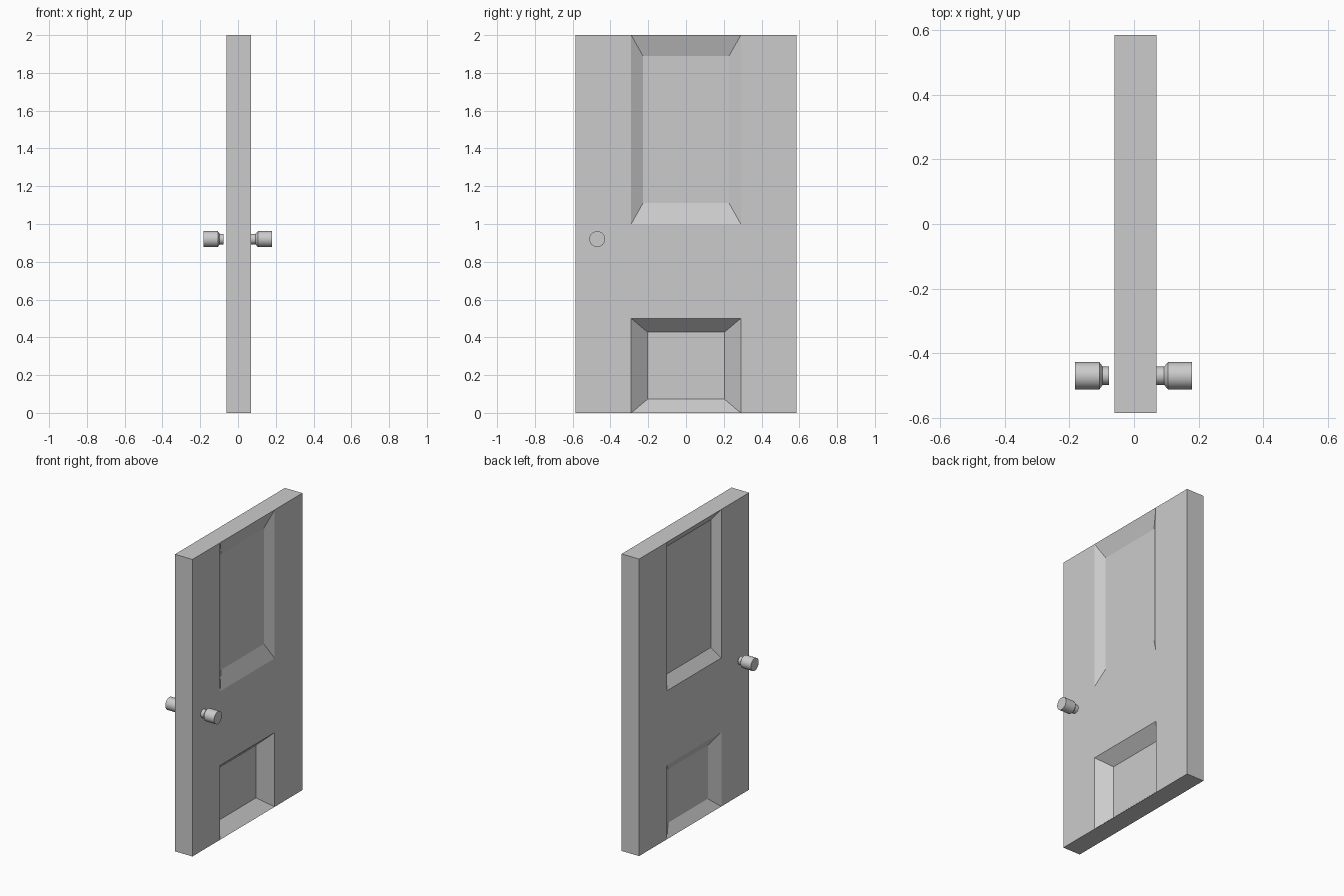
import bpy, bmesh, math
from mathutils import Vector

if "Cube" in bpy.data.objects:
    bpy.data.objects.remove(bpy.data.objects["Cube"])

X0, X1, HW, HP = -0.06, 0.07, 0.585, 0.29


def obj_from_bm(name, bm):
    bmesh.ops.recalc_face_normals(bm, faces=bm.faces)
    me = bpy.data.meshes.new(name)
    bm.to_mesh(me)
    bm.free()
    ob = bpy.data.objects.new(name, me)
    bpy.context.collection.objects.link(ob)
    return ob


def sink_panel(bm, side, z0, z1, dy, dz, depth):
    # sloped recess: inset the panel face, then place its inner corners
    x = X1 if side > 0 else X0
    mid = Vector((x, 0, (z0 + z1) / 2))
    face = min(bm.faces, key=lambda f: (f.calc_center_median() - mid).length)
    bmesh.ops.inset_individual(bm, faces=[face], thickness=0.01)
    for v in face.verts:
        v.co.x = x - side * depth
        v.co.y = math.copysign(HP - dy, v.co.y)
        v.co.z = z0 + dz if v.co.z < mid.z else z1 - dz


# door slab, cut into rails and stiles
bm = bmesh.new()
bmesh.ops.create_cube(bm, size=1)
for v in bm.verts:
    v.co = ((X1 if v.co.x > 0 else X0), math.copysign(HW, v.co.y), 2.0 if v.co.z > 0 else 0.0)
for co, no in (((0, -HP, 0), (0, 1, 0)), ((0, HP, 0), (0, 1, 0)),
               ((0, 0, 0.5), (0, 0, 1)), ((0, 0, 1.0), (0, 0, 1))):
    bmesh.ops.bisect_plane(bm, geom=bm.verts[:] + bm.edges[:] + bm.faces[:],
                           plane_co=co, plane_no=no)
# upper and lower panels on both faces
sink_panel(bm, 1, 1.0, 2.0, 0.062, 0.11, 0.037)
sink_panel(bm, 1, 0.0, 0.5, 0.087, 0.073, 0.078)
sink_panel(bm, -1, 1.0, 2.0, 0.035, 0.07, 0.053)
sink_panel(bm, -1, 0.0, 0.5, 0.08, 0.07, 0.045)
obj_from_bm("door_panel", bm)


def knob(name, side, start, neck_end, cone_end, end):
    # turned knob: neck, flare, grip
    bm = bmesh.new()
    rings = []
    for x, r in ((start, 0.028), (neck_end, 0.028), (cone_end, 0.042), (end, 0.042)):
        rings.append([bm.verts.new((side * x, -0.47 + r * math.cos(a), 0.92 + r * math.sin(a)))
                      for a in (2 * math.pi * i / 32 for i in range(32))])
    for a, b in zip(rings, rings[1:]):
        for i in range(32):
            j = (i + 1) % 32
            bm.faces.new((a[i], a[j], b[j], b[i]))
    bm.faces.new(rings[0])
    bm.faces.new(rings[-1])
    ob = obj_from_bm(name, bm)
    bpy.ops.object.select_all(action='DESELECT')
    ob.select_set(True)
    bpy.context.view_layer.objects.active = ob
    bpy.ops.object.shade_smooth_by_angle(angle=math.radians(25))


knob("right_knob", 1, 0.07, 0.093, 0.105, 0.18)
knob("left_knob", -1, 0.077, 0.097, 0.107, 0.183)
